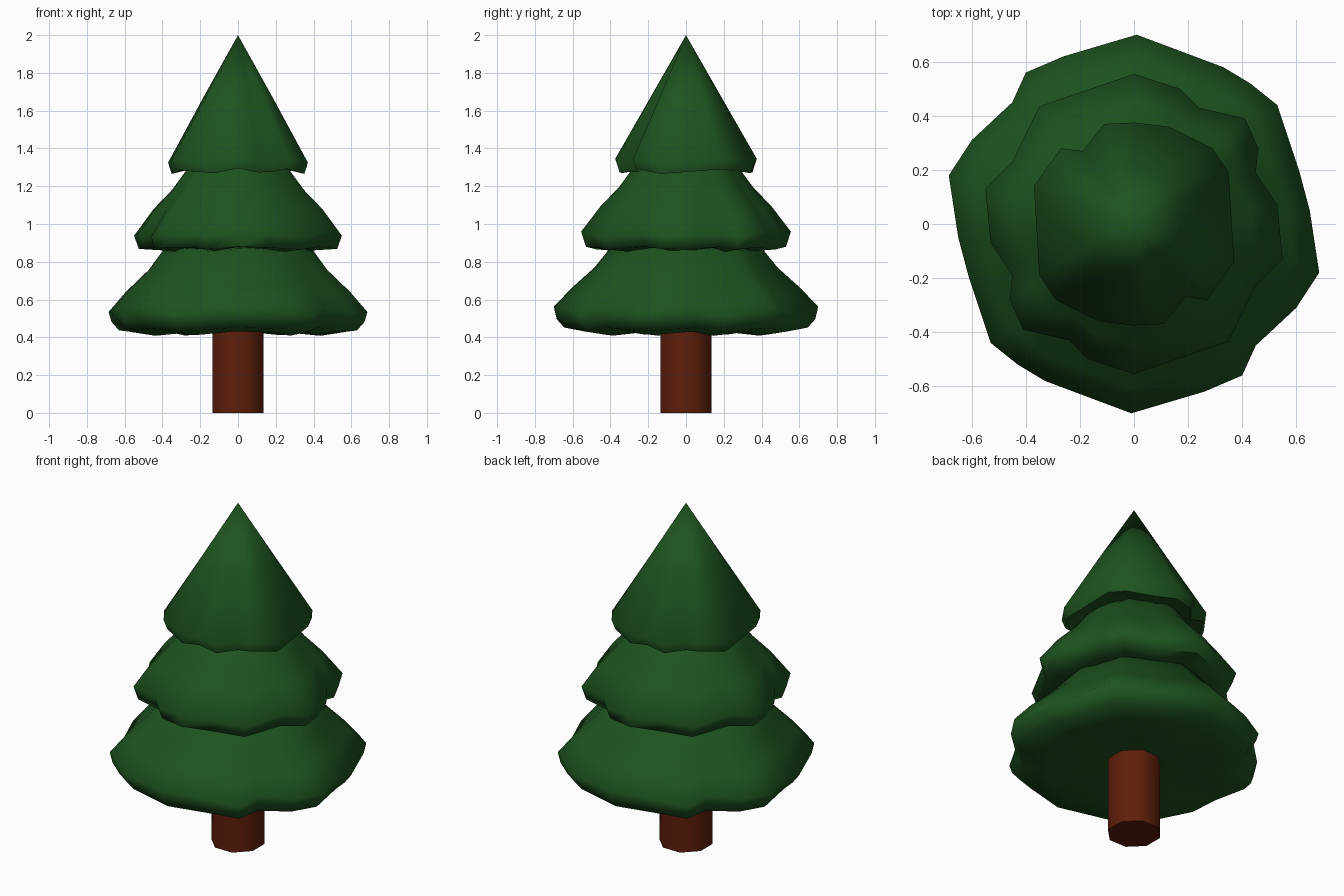
import bpy, bmesh, math

if "Cube" in bpy.data.objects:
    bpy.data.objects.remove(bpy.data.objects["Cube"])


def material(name, rgb):
    m = bpy.data.materials.new(name)
    m.diffuse_color = (*rgb, 1.0)
    m.use_nodes = True
    m.node_tree.nodes["Principled BSDF"].inputs["Base Color"].default_value = m.diffuse_color
    return m


GREEN = material("pine green", (0.013, 0.088, 0.014))
BROWN = material("bark brown", (0.112, 0.013, 0.003))


def finish(bm, name, mat, angle):
    bmesh.ops.recalc_face_normals(bm, faces=bm.faces)
    me = bpy.data.meshes.new(name)
    bm.to_mesh(me)
    bm.free()
    ob = bpy.data.objects.new(name, me)
    bpy.context.collection.objects.link(ob)
    me.materials.append(mat)
    bpy.ops.object.select_all(action='DESELECT')
    ob.select_set(True)
    bpy.context.view_layer.objects.active = ob
    bpy.ops.object.shade_smooth_by_angle(angle=math.radians(angle))
    return ob


def bridge(bm, a, b):
    n = len(a)
    for i in range(n):
        j = (i + 1) % n
        bm.faces.new((a[i], a[j], b[j], b[i]))


def tier(name, half, rings, apex=None):
    """Loft a ragged outline. Half the outline is given, the rest is its half turn.
    Each ring: (scale, raggedness, height, wobble)."""
    pts = half + [(-x, -y) for x, y in half]
    mean = sum(math.hypot(x, y) for x, y in pts) / len(pts)
    bm = bmesh.new()
    prev = None
    for scale, rag, z, wob in rings:
        ring = []
        for i, (x, y) in enumerate(pts):
            r = math.hypot(x, y)
            f = scale * (rag * r + (1 - rag) * mean) / r
            dz = wob * math.cos(2.4 * (i % len(half)))
            ring.append(bm.verts.new((x * f, y * f, z + dz)))
        if prev:
            bridge(bm, prev, ring)
        elif apex:
            tip = bm.verts.new((0, 0, apex))
            for i in range(len(ring)):
                bm.faces.new((tip, ring[i], ring[(i + 1) % len(ring)]))
        prev = ring
    return finish(bm, name, GREEN, 70)


# Bottom branches
tier("bottom_branches",
     [(0.01, 0.70), (0.33, 0.58), (0.43, 0.52), (0.53, 0.44), (0.61, 0.20), (0.65, 0.05),
      (0.685, -0.18), (0.60, -0.31), (0.45, -0.45), (0.40, -0.56), (0.26, -0.62)],
     [(0.50, 0.2, 0.88, 0), (0.59, 0.4, 0.86, 0.01), (0.70, 0.7, 0.76, 0.01),
      (0.87, 0.9, 0.645, 0.015), (1.0, 1.0, 0.54, 0.022), (0.98, 0.95, 0.485, 0.012),
      (0.925, 0.9, 0.44, 0.012), (0.70, 0.6, 0.42, 0.012), (0.19, 0.0, 0.44, 0)])

# Middle branches
tier("middle_branches",
     [(0.0, 0.555), (0.17, 0.50), (0.24, 0.43), (0.41, 0.39), (0.46, 0.28), (0.45, 0.19),
      (0.53, 0.07), (0.55, -0.13), (0.45, -0.23), (0.35, -0.435), (0.16, -0.50)],
     [(0.42, 0.2, 1.32, 0), (0.52, 0.4, 1.285, 0.01), (0.65, 0.6, 1.185, 0.01),
      (0.82, 0.8, 1.085, 0.01), (1.0, 1.0, 0.945, 0.015), (0.955, 1.0, 0.872, 0.008),
      (0.72, 0.6, 0.865, 0.012), (0.55, 0.0, 0.88, 0)])

# Top cone
tier("top_branches",
     [(0.0, 0.375), (0.13, 0.36), (0.29, 0.28), (0.35, 0.19), (0.37, -0.14),
      (0.27, -0.28), (0.19, -0.27), (0.11, -0.37)],
     [(0.5, 0.75, 1.67, 0), (1.0, 1.0, 1.335, 0.01), (0.95, 1.0, 1.28, 0.015),
      (0.55, 0.3, 1.315, 0)], apex=2.0)

# Trunk: a square post with chamfered corners
bm = bmesh.new()
w, c = 0.135, 0.056
shape = [(w, -c), (w, c), (c, w), (-c, w), (-w, c), (-w, -c), (-c, -w), (c, -w)]
low = [bm.verts.new((x, y, 0)) for x, y in shape]
top = [bm.verts.new((x, y, 0.45)) for x, y in shape]
bridge(bm, low, top)
bm.faces.new(low)
bm.faces.new(top)
finish(bm, "trunk", BROWN, 50)
